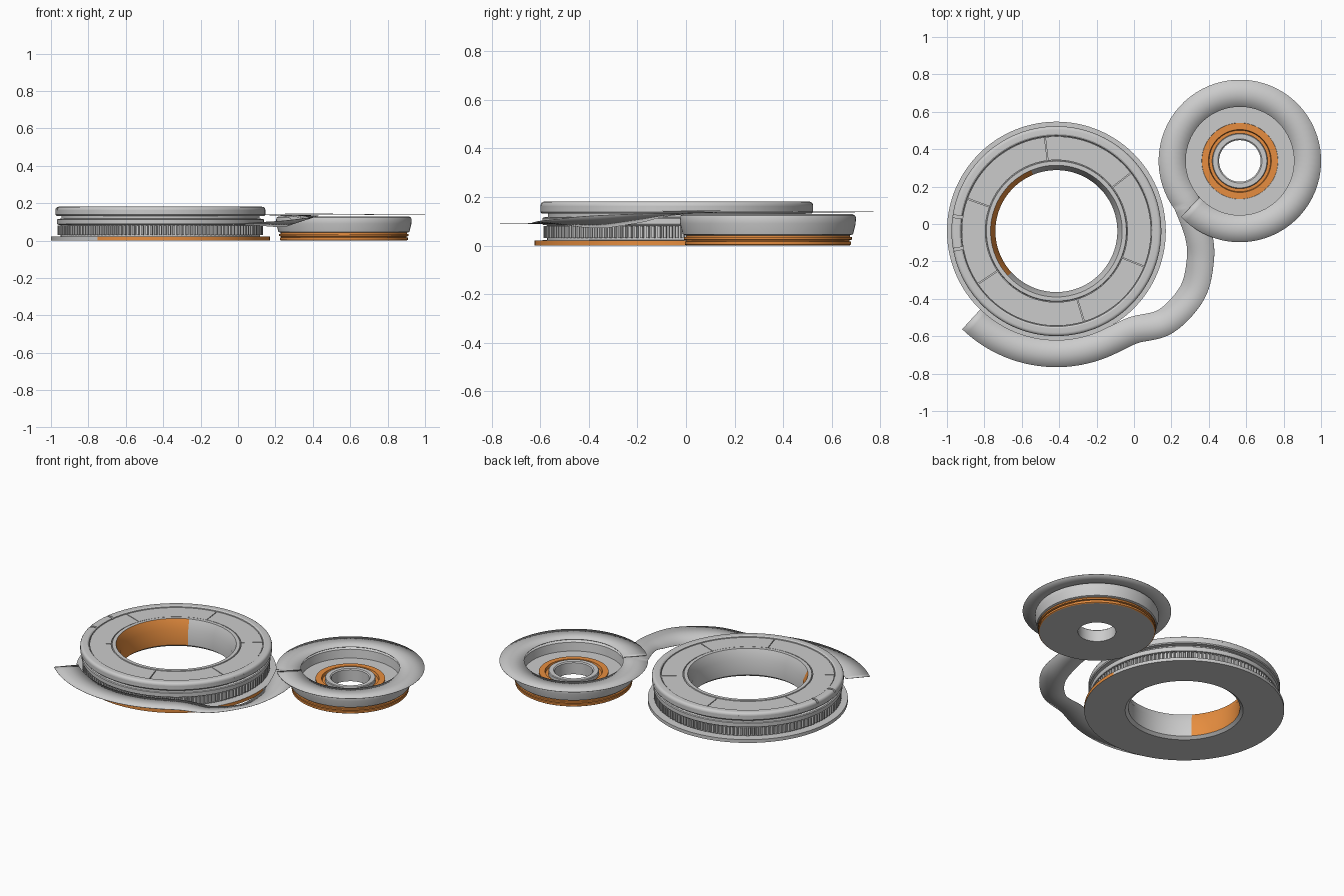
import bpy, bmesh, math
from mathutils import Vector

if "Cube" in bpy.data.objects:
    bpy.data.objects.remove(bpy.data.objects["Cube"])

BIG = (-0.415, -0.038)      # platter centre
SMALL = (0.566, 0.337)      # spool centre
orange = bpy.data.materials.new("orange")
orange.diffuse_color = (0.80, 0.27, 0.05, 1)
orange.use_nodes = True
orange.node_tree.nodes["Principled BSDF"].inputs["Base Color"].default_value = orange.diffuse_color
grey = bpy.data.materials.new("grey")
grey.diffuse_color = (0.6, 0.6, 0.6, 1)
grey.use_nodes = True
grey.node_tree.nodes["Principled BSDF"].inputs["Base Color"].default_value = grey.diffuse_color


def finish(name, bm, smooth=30):
    bmesh.ops.recalc_face_normals(bm, faces=bm.faces)
    me = bpy.data.meshes.new(name)
    bm.to_mesh(me)
    bm.free()
    me.shade_smooth()
    me.set_sharp_from_angle(angle=math.radians(smooth))
    ob = bpy.data.objects.new(name, me)
    bpy.context.collection.objects.link(ob)
    return ob


def lathe(name, profile, centre, a0=0, a1=360, seg=144, paint=None):
    """Sweep a closed (radius, z) profile around a vertical axis."""
    bm = bmesh.new()
    full = a1 - a0 >= 360
    n = max(2, round(seg * (a1 - a0) / 360))
    rows = []
    for i in range(n if full else n + 1):
        a = math.radians(a0 + (a1 - a0) * i / n)
        rows.append([bm.verts.new((r * math.cos(a), r * math.sin(a), z)) for r, z in profile])
    m = len(profile)
    for i in range(n):
        p, q = rows[i], rows[(i + 1) % len(rows)]
        for j in range(m):
            k = (j + 1) % m
            f = bm.faces.new((p[j], q[j], q[k], p[k]))
            c = f.calc_center_median()
            if paint and paint(c.xy.length, c.z, math.degrees(math.atan2(c.y, c.x)) % 360):
                f.material_index = 1
    if not full:
        bm.faces.new(rows[0])
        bm.faces.new(rows[-1])
    ob = finish(name, bm)
    ob.location = (*centre, 0)
    if paint:
        ob.data.materials.append(grey)
        ob.data.materials.append(orange)
    return ob


# Platter: flanged base with an orange arc on its edge, and an orange arc in the bore
def platter_paint(r, z, a):
    edge = r > 0.575 and 0.001 < z < 0.019 and (a > 234 or a < 6)
    bore = r < 0.349 and z > 0.02 and 112 < a < 222
    return edge or bore


lathe("platter_body", [
    (0.345, 0), (0.585, 0), (0.585, 0.021), (0.533, 0.022), (0.533, 0.083), (0.55, 0.085),
    (0.553, 0.09), (0.553, 0.112), (0.548, 0.116), (0.53, 0.117), (0.53, 0.132), (0.556, 0.132),
    (0.561, 0.138), (0.561, 0.163), (0.377, 0.163), (0.374, 0.174), (0.352, 0.174),
    (0.326, 0.115), (0.326, 0.015)], BIG, paint=platter_paint)

# Raised outer rim, split by two notches on the left
rim = [(0.561, 0.163), (0.5605, 0.168), (0.557, 0.175), (0.551, 0.1795), (0.543, 0.181),
       (0.518, 0.181), (0.51, 0.176), (0.508, 0.163)]
lathe("platter_rim", rim, BIG, 191, 531)
lathe("platter_latch", rim, BIG, 172.5, 189.5)

# Six top plates with thin slits between them
seams = [-22, 38, 97, 160, 214, 287, 338]
for i, (a, b) in enumerate(zip(seams, seams[1:])):
    lathe(f"top_plate_{i + 1}", [(0.38, 0.163), (0.506, 0.163), (0.506, 0.172), (0.38, 0.172)],
          BIG, a + 0.3, b - 0.3)

# Gear teeth around the platter
bm = bmesh.new()
teeth = 140
for i in range(teeth):
    a = 2 * math.pi * i / teeth
    rad, tan = Vector((math.cos(a), math.sin(a), 0)), Vector((-math.sin(a), math.cos(a), 0))
    base, top = [[bm.verts.new(rad * r + tan * w + Vector((0, 0, z)))
                  for r, w in ((0.53, -0.0085), (0.549, -0.005), (0.549, 0.005), (0.53, 0.0085))]
                 for z in (0.03, 0.08)]
    bm.faces.new(base)
    bm.faces.new(top)
    for j in range(4):
        k = (j + 1) % 4
        bm.faces.new((base[j], base[k], top[k], top[j]))
finish("gear_teeth", bm).location = (*BIG, 0)


# Spool: dish with orange lower bands and an orange ring around the hub
def spool_paint(r, z, a):
    return (r > 0.334 and 0.001 < z < 0.041)


lathe("spool_dish", [
    (0.19, 0), (0.336, 0), (0.342, 0.004), (0.342, 0.016), (0.335, 0.018), (0.335, 0.022),
    (0.346, 0.024), (0.346, 0.034), (0.338, 0.036), (0.338, 0.042), (0.35, 0.046), (0.361, 0.09),
    (0.362, 0.115), (0.358, 0.124), (0.348, 0.129), (0.31, 0.129), (0.296, 0.12), (0.29, 0.066),
    (0.204, 0.066), (0.19, 0.05)], SMALL, paint=spool_paint)
lathe("spool_orange_ring", [(0.14, 0.004), (0.203, 0.004), (0.203, 0.072), (0.168, 0.072),
                            (0.164, 0.055), (0.14, 0.055)], SMALL, paint=lambda r, z, a: True)
lathe("spool_hub", [(0.111, 0), (0.195, 0), (0.195, 0.004), (0.148, 0.006), (0.148, 0.076),
                    (0.144, 0.08), (0.118, 0.08), (0.111, 0.074)], SMALL)


# Ribbon: one turn over the spool, then banking across to the platter
def polar(c, r, deg):
    return c[0] + r * math.cos(math.radians(deg)), c[1] + r * math.sin(math.radians(deg))


def catmull(p0, p1, p2, p3, t):
    return [0.5 * (2 * b + (c - a) * t + (2 * a - 5 * b + 4 * c - d) * t * t
                   + (3 * b - a - 3 * c + d) * t ** 3) for a, b, c, d in zip(p0, p1, p2, p3)]


# Control points are x, y, z and the bank height of the outer edge
path = [(*polar(SMALL, 0.362, 223 + 5 * i), 0.143 - 0.007 * i / 71, 0) for i in range(72)]
bridge = [path[-2], path[-1], (0.345, -0.06, 0.127, 0.006), (0.354, -0.2, 0.112, 0.018),
          (0.31, -0.37, 0.097, 0.024), (0.17, -0.52, 0.091, 0.012), (0.0, -0.567, 0.09, 0.002)]
bridge += [(*polar(BIG, 0.655, a), 0.09, 0) for a in (298, 286)]
for i in range(1, len(bridge) - 2):
    path += [catmull(*bridge[i - 1:i + 3], t / 10) for t in range(1, 11)]
path += [(*polar(BIG, 0.655, 298 - 3 * i), 0.09, 0) for i in range(1, 25)]

bm = bmesh.new()
prev = None
for i, p in enumerate(path):
    a, b = path[max(i - 1, 0)], path[min(i + 1, len(path) - 1)]
    d = Vector((b[0] - a[0], b[1] - a[1])).normalized()
    side = Vector((-d.y, d.x)) * 0.0725
    mid = Vector(p[:3])
    row = [bm.verts.new(mid + s * Vector((side.x, side.y, p[3]))) for s in (-1, 0, 1)]
    if prev:
        for j in range(2):
            bm.faces.new((prev[j], row[j], row[j + 1], prev[j + 1]))
    prev = row
ribbon = finish("ribbon", bm)
solid = ribbon.modifiers.new("thickness", 'SOLIDIFY')
solid.thickness = 0.002
solid.offset = 0
